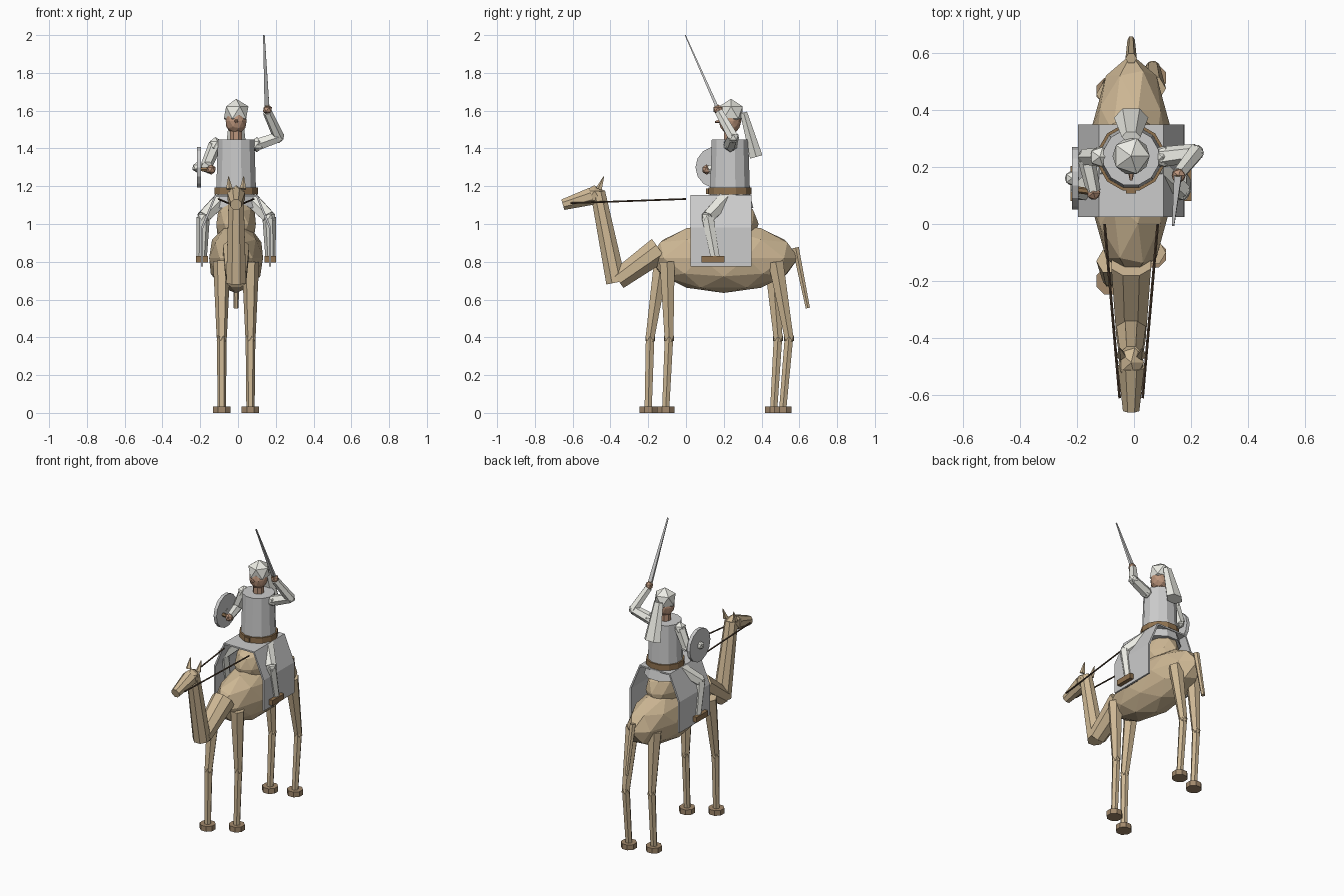
import bpy, bmesh, math
from mathutils import Vector, Matrix

if "Cube" in bpy.data.objects:
    bpy.data.objects.remove(bpy.data.objects["Cube"])

CX = -0.01  # the mount's middle plane


def material(name, rgb):
    m = bpy.data.materials.new(name)
    m.diffuse_color = (*rgb, 1)
    m.use_nodes = True
    m.node_tree.nodes["Principled BSDF"].inputs["Base Color"].default_value = m.diffuse_color
    return m


HIDE = material("hide", (0.62, 0.48, 0.30))
HOOF = material("dark_hide", (0.36, 0.25, 0.15))
CLOTH = material("pale_cloth", (0.84, 0.84, 0.78))
LEATHER = material("leather", (0.28, 0.17, 0.08))
CORD = material("cord", (0.08, 0.05, 0.03))
SKIN = material("skin", (0.50, 0.30, 0.20))
GREY = None


def finish(name, bm, mat):
    bmesh.ops.recalc_face_normals(bm, faces=bm.faces[:])
    me = bpy.data.meshes.new(name)
    bm.to_mesh(me)
    bm.free()
    ob = bpy.data.objects.new(name, me)
    bpy.context.collection.objects.link(ob)
    if mat:
        me.materials.append(mat)
    return ob


def tube(name, a, b, ra, rb, mat=GREY, n=6, squash=1.0):
    """Tapered prism from a to b."""
    a, b = Vector(a), Vector(b)
    d = b - a
    bm = bmesh.new()
    bmesh.ops.create_cone(bm, cap_ends=True, segments=n, radius1=ra, radius2=rb, depth=d.length)
    z = d.normalized()
    x = Vector((1, 0, 0)) if abs(z.x) < 0.9 else Vector((0, 1, 0))
    y = z.cross(x).normalized()
    x = y.cross(z)
    rot = Matrix((x, y, z)).transposed().to_4x4()
    mid = (a + b) / 2 + Vector((CX, 0, 0))
    spin = Matrix.Rotation(math.pi / n, 4, 'Z')
    bm.transform(Matrix.Translation(mid) @ rot @ Matrix.Diagonal((1, squash, 1, 1)) @ spin)
    return finish(name, bm, mat)


def ball(name, c, r, mat=GREY, sub=1):
    """Faceted ellipsoid."""
    r = r if isinstance(r, tuple) else (r, r, r)
    bm = bmesh.new()
    bmesh.ops.create_icosphere(bm, subdivisions=sub, radius=1)
    bm.transform(Matrix.Translation((c[0] + CX, c[1], c[2])) @ Matrix.Diagonal((*r, 1)))
    return finish(name, bm, mat)


def box(name, c, s, mat=GREY):
    bm = bmesh.new()
    bmesh.ops.create_cube(bm, size=1)
    bm.transform(Matrix.Translation((c[0] + CX, c[1], c[2])) @ Matrix.Diagonal((*s, 1)))
    return finish(name, bm, mat)


# Mount: body, hump, bent neck, head, tail
ball("mount_body", (0, 0.2, 0.82), (0.15, 0.395, 0.185), HIDE, 2)
ball("hump", (0, 0.21, 1.0), (0.11, 0.175, 0.15), HIDE, 2)
tube("lower_neck", (0, -0.14, 0.865), (0, -0.362, 0.705), 0.075, 0.058, HIDE, 8)
tube("upper_neck", (0, -0.37, 0.69), (0, -0.467, 1.17), 0.057, 0.042, HIDE, 8)
ball("skull", (0, -0.485, 1.15), (0.05, 0.065, 0.055), HIDE)
tube("snout", (0, -0.50, 1.147), (0, -0.652, 1.102), 0.05, 0.031, HIDE, 8)
tube("tail", (0, 0.58, 0.875), (0, 0.645, 0.555), 0.02, 0.013, HIDE)

# Mount legs: upper part, knee, lower part, foot
legs = {
    "front_left": (-1, -0.13, -0.19, -0.20),
    "front_right": (1, -0.10, -0.09, -0.107),
    "hind_left": (-1, 0.455, 0.487, 0.465),
    "hind_right": (1, 0.475, 0.545, 0.513),
}
for name, (s, y0, y1, y2) in legs.items():
    x = 0.076 * s
    tube(name + "_upper_leg", (x, y0, 0.80), (x, y1, 0.40), 0.046, 0.027, HIDE)
    ball(name + "_knee", (x, y1, 0.395), 0.03, HIDE)
    tube(name + "_lower_leg", (x, y1, 0.40), (x, y2, 0.03), 0.026, 0.022, HIDE)
    tube(name + "_foot", (x, y2, 0), (x, y2, 0.035), 0.05, 0.05, HOOF, 8)

# Saddle blanket: folded profile, thickened
bm = bmesh.new()
prof = [(-0.18, 0.775), (-0.18, 0.98), (-0.11, 1.148), (0.11, 1.148), (0.18, 0.98), (0.18, 0.775)]
rows = [[bm.verts.new((x + CX, y, z)) for x, z in prof] for y in (0.025, 0.348)]
for i in range(len(prof) - 1):
    bm.faces.new((rows[0][i], rows[0][i + 1], rows[1][i + 1], rows[1][i]))
blanket = finish("saddle_blanket", bm, GREY)
mod = blanket.modifiers.new("thickness", 'SOLIDIFY')
mod.thickness = 0.012
mod.offset = 0

# Rider torso, belt, skirt and head
RY = 0.233
tube("skirt", (0, RY, 1.085), (0, RY, 1.16), 0.13, 0.11, GREY, 10)
tube("belt", (0, RY, 1.155), (0, RY, 1.192), 0.119, 0.119, LEATHER, 12)
tube("torso", (0, RY, 1.15), (0, RY, 1.448), 0.11, 0.1, GREY, 12)
tube("rider_neck", (0, RY, 1.44), (0, RY, 1.51), 0.035, 0.035, SKIN, 8)
ball("rider_head", (0, RY, 1.545), (0.058, 0.06, 0.07), SKIN, 2)
tube("nose", (0, RY - 0.05, 1.545), (0, RY - 0.08, 1.54), 0.012, 0.005, SKIN, 5)
ball("helmet", (0, RY + 0.005, 1.59), 0.073, CLOTH)
tube("neck_cloth", (0, 0.305, 1.59), (0, 0.372, 1.355), 0.033, 0.06, CLOTH, 6, 0.65)
box("buckle", (0, RY - 0.12, 1.173), (0.035, 0.012, 0.03), LEATHER)

# Mirrored small parts: ears, reins, rider legs
for side, s in (("left", -1), ("right", 1)):
    tube(side + "_ear", (0.036 * s, -0.46, 1.185), (0.04 * s, -0.435, 1.252), 0.018, 0.002, HIDE, 5)
    tube(side + "_rein", (0.04 * s, -0.61, 1.11), (0.093 * s, 0.0, 1.132), 0.005, 0.005, CORD, 5)
    knee = (0.175 * s, 0.115, 1.035)
    tube(side + "_thigh", (0.075 * s, 0.21, 1.135), knee, 0.045, 0.038, CLOTH)
    ball(side + "_rider_knee", knee, 0.036, CLOTH)
    tube(side + "_shin", knee, (0.182 * s, 0.155, 0.82), 0.036, 0.027, CLOTH)
    box(side + "_shoe", (0.181 * s, 0.142, 0.813), (0.062, 0.122, 0.036), LEATHER)

# Arms: raised sword arm and bent shield arm
arms = {
    "right": ((0.11, 0.235, 1.42), (0.226, 0.25, 1.46), (0.166, 0.175, 1.592)),
    "left": ((-0.11, 0.235, 1.42), (-0.158, 0.235, 1.305), (-0.132, 0.115, 1.288)),
}
for side, (sh, el, ha) in arms.items():
    ball(side + "_shoulder", sh, 0.04, CLOTH)
    tube(side + "_upper_arm", sh, el, 0.036, 0.031, CLOTH)
    ball(side + "_elbow", el, 0.032, CLOTH)
    tube(side + "_forearm", el, ha, 0.031, 0.025, CLOTH)
    ball(side + "_hand", (ha[0], ha[1] - 0.006, ha[2] + (0.014 if side == "right" else 0)), 0.027, SKIN)

# Sword
tube("sword_grip", (0.164, 0.18, 1.575), (0.163, 0.16, 1.63), 0.012, 0.012, LEATHER)
tube("sword_blade", (0.163, 0.162, 1.625), (0.147, -0.004, 2.0), 0.018, 0.006, GREY, 4, 0.6)

# Round shield with boss and grip
tube("shield", (-0.207, 0.16, 1.30), (-0.185, 0.16, 1.30), 0.11, 0.11, GREY, 14)
ball("shield_boss", (-0.207, 0.16, 1.30), 0.028, CLOTH)
tube("shield_grip", (-0.19, 0.12, 1.29), (-0.132, 0.112, 1.288), 0.012, 0.012, LEATHER)
